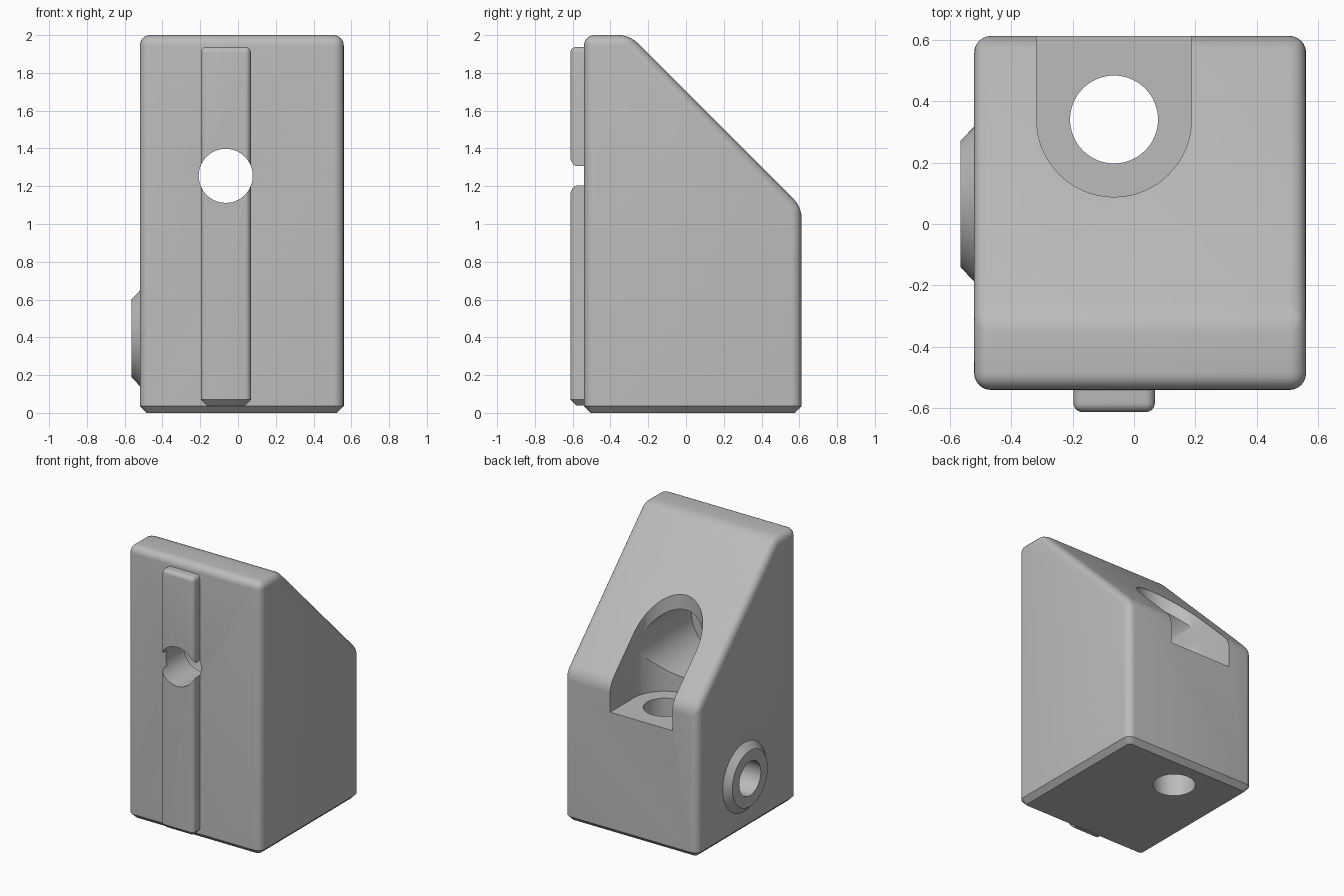
import bpy, bmesh, math
from mathutils import Vector, Matrix

if "Cube" in bpy.data.objects:
    bpy.data.objects.remove(bpy.data.objects["Cube"], do_unlink=True)

grey = bpy.data.materials.new("plain grey")
grey.use_nodes = True
COLOUR = (0.5, 0.5, 0.5, 1)
grey.diffuse_color = COLOUR
grey.node_tree.nodes["Principled BSDF"].inputs["Base Color"].default_value = COLOUR

BORE_X = -0.065     # shared centre line of rail, bores and pocket
BORE_Y = 0.34       # upright bore
BORE_Z = 1.255      # level bore
BORE_R = 0.143
POCKET_R = 0.252


def make_object(name, bm):
    bmesh.ops.recalc_face_normals(bm, faces=bm.faces)
    mesh = bpy.data.meshes.new(name)
    bm.to_mesh(mesh)
    bm.free()
    mesh.materials.append(grey)
    obj = bpy.data.objects.new(name, mesh)
    bpy.context.collection.objects.link(obj)
    return obj


def prism(points, direction):
    """Closed outline swept along a direction."""
    bm = bmesh.new()
    face = bm.faces.new([bm.verts.new(p) for p in points])
    swept = bmesh.ops.extrude_face_region(bm, geom=[face])["geom"]
    verts = [v for v in swept if isinstance(v, bmesh.types.BMVert)]
    bmesh.ops.translate(bm, verts=verts, vec=direction)
    bmesh.ops.recalc_face_normals(bm, faces=bm.faces)
    return bm


def rod(start, end, r1, r2=None):
    """Cylinder or cone between two points."""
    a, b = Vector(start), Vector(end)
    turn = (b - a).to_track_quat('Z', 'Y').to_matrix().to_4x4()
    bm = bmesh.new()
    bmesh.ops.create_cone(bm, cap_ends=True, segments=64, radius1=r1,
                          radius2=r1 if r2 is None else r2, depth=(b - a).length,
                          matrix=Matrix.Translation((a + b) / 2) @ turn)
    return bm


def round_edges(bm, radius, base_chamfer, keep):
    """Round the kept edges, then chamfer the lower outline."""
    low = min(v.co.z for v in bm.verts)

    def at_base(e):
        return all(v.co.z < low + 0.001 for v in e.verts)
    bmesh.ops.bevel(bm, geom=[e for e in bm.edges if not at_base(e) and keep(e)],
                    offset=radius, segments=6, profile=0.5, affect='EDGES')
    bmesh.ops.bevel(bm, geom=[e for e in bm.edges if at_base(e) and keep(e)],
                    offset=base_chamfer, segments=1, affect='EDGES')


def activate(obj):
    bpy.ops.object.select_all(action='DESELECT')
    obj.select_set(True)
    bpy.context.view_layer.objects.active = obj


def cut(obj, cutters):
    activate(obj)
    for cutter in cutters:
        mod = obj.modifiers.new("cut", 'BOOLEAN')
        mod.operation, mod.solver, mod.object = 'DIFFERENCE', 'EXACT', cutter
        bpy.ops.object.modifier_apply(modifier=mod.name)


# Wedge body: side outline swept across the width
left, right, front, back = 0.56, -0.52, -0.54, 0.612
outline = [(front, 0), (back, 0), (back, 1.09), (-0.298, 2), (front, 2)]
bm = prism([(right, y, z) for y, z in outline], (left - right, 0, 0))
round_edges(bm, 0.055, 0.036, lambda e: True)
body = make_object("wedge_body", bm)

# Guide rail down the front
x0, x1, rail_y = -0.197, 0.068, -0.612
seat = front + 0.01
bm = prism([(x0, rail_y, 0.04), (x1, rail_y, 0.04), (x1, seat, 0.04), (x0, seat, 0.04)],
           (0, 0, 1.897))
round_edges(bm, 0.03, 0.03, lambda e: any(v.co.y < seat - 0.01 for v in e.verts))
rail = make_object("guide_rail", bm)

# Tapered boss on the side
boss_y, boss_z = 0.065, 0.395
boss = make_object("side_boss", rod((right, boss_y, boss_z), (-0.565, boss_y, boss_z),
                                    0.252, 0.205))

# Cutters
arc = [(BORE_X - POCKET_R * math.cos(a), BORE_Y - POCKET_R * math.sin(a))
       for a in (math.pi * i / 32 for i in range(33))]
slot = arc + [(BORE_X + POCKET_R, 1), (BORE_X - POCKET_R, 1)]
pocket = make_object("pocket_cutter", prism([(x, y, 0.889) for x, y in slot], (0, 0, 2)))
upright = make_object("upright_bore_cutter",
                      rod((BORE_X, BORE_Y, -0.5), (BORE_X, BORE_Y, 1.2), BORE_R))
level = make_object("level_bore_cutter",
                    rod((BORE_X, -1, BORE_Z), (BORE_X, BORE_Y, BORE_Z), BORE_R))
recess = make_object("level_recess_cutter",
                     rod((BORE_X, -0.33, BORE_Z), (BORE_X, BORE_Y, BORE_Z), POCKET_R - 0.001))
side = make_object("side_bore_cutter",
                   rod((-0.8, boss_y, boss_z), (-0.05, boss_y, boss_z), 0.125))

cut(body, [pocket, upright, recess, level, side])
cut(rail, [level])
cut(boss, [side])
for cutter in (pocket, upright, level, recess, side):
    bpy.data.objects.remove(cutter, do_unlink=True)

for obj in (body, rail, boss):
    activate(obj)
    bpy.ops.object.shade_smooth_by_angle(angle=math.radians(30))
